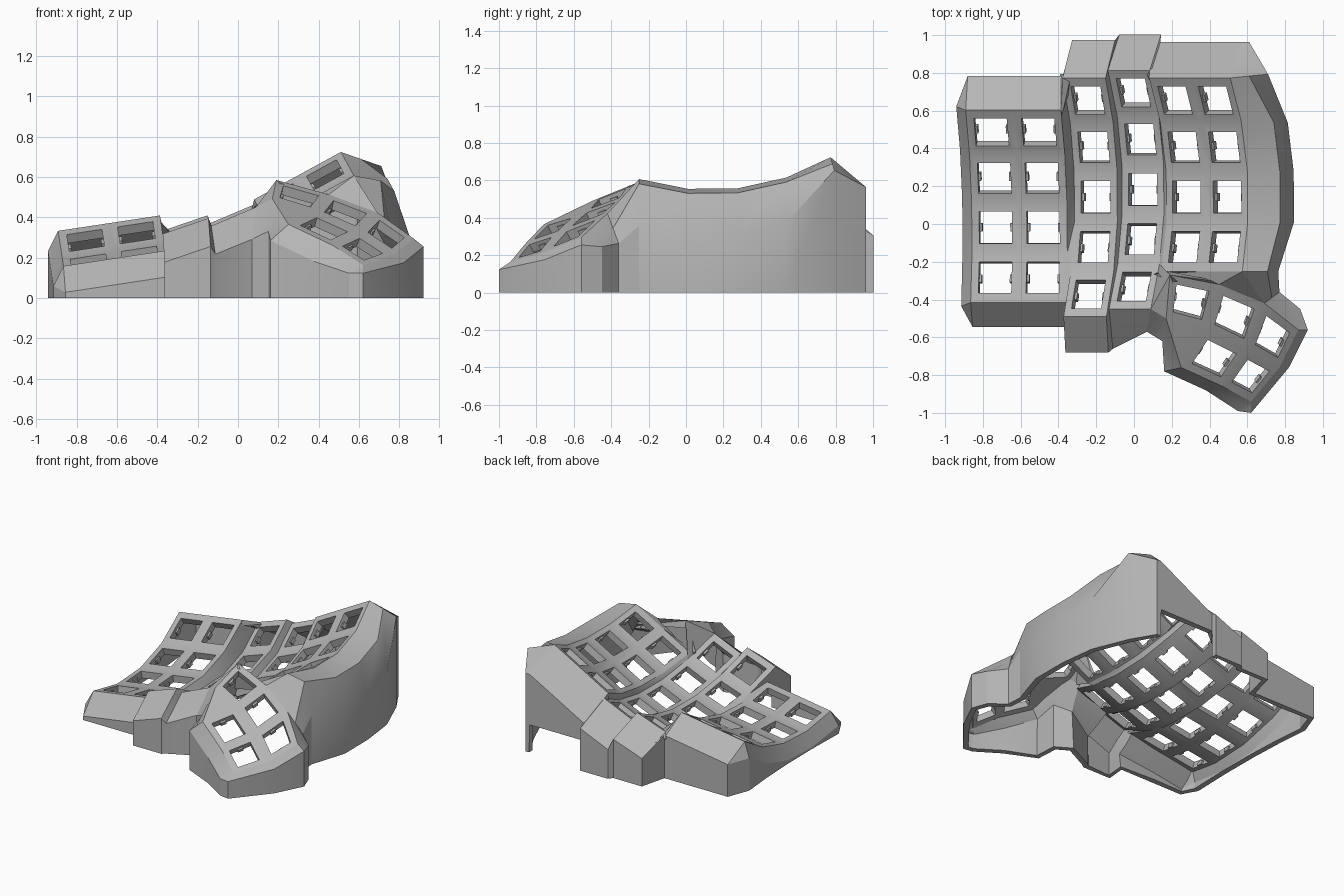
import bpy, bmesh
from math import sin, cos
from mathutils import Vector, Matrix

cube = bpy.data.objects.get("Cube")
if cube:
    bpy.data.objects.remove(cube)

grey = bpy.data.materials.new("plain_grey")
grey.use_nodes = True
COLOUR = (0.46, 0.46, 0.46, 1)
grey.diffuse_color = COLOUR
grey.node_tree.nodes["Principled BSDF"].inputs["Base Color"].default_value = COLOUR

# Curve of the finger columns and angle between neighbouring keys
RADIUS, STEP = 1.14, 0.235


def build(name, polygons, thickness=0):
    """Join polygons into one mesh, merge shared corners and thicken inward."""
    bm = bmesh.new()
    for polygon in polygons:
        corners = []
        for point in polygon:
            if all((point - other).length > 0.001 for other in corners):
                corners.append(point)
        if len(corners) > 2:
            bm.faces.new([bm.verts.new(point) for point in corners])
    bmesh.ops.remove_doubles(bm, verts=bm.verts, dist=0.001)
    mesh = bpy.data.meshes.new(name)
    bm.to_mesh(mesh)
    bm.free()
    mesh.materials.append(grey)
    obj = bpy.data.objects.new(name, mesh)
    bpy.context.collection.objects.link(obj)
    bpy.ops.object.select_all(action="DESELECT")
    obj.select_set(True)
    bpy.context.view_layer.objects.active = obj
    if thickness:
        modifier = obj.modifiers.new("thickness", "SOLIDIFY")
        modifier.thickness = thickness
        modifier.offset = -1
        bpy.ops.object.modifier_apply(modifier=modifier.name)
    bpy.ops.object.shade_smooth_by_angle(angle=0.35)


def column(x, y, z, roll, half_width, lanes, first, rows):
    """Curved block of keys: one list of points per lane edge, front to back."""
    frame = Matrix.Translation((x, y, z)) @ Matrix.Rotation(-roll, 4, "Y")
    angles = [(first - 0.5 + row) * STEP for row in range(rows + 1)]
    offsets = [half_width * (2 * lane / lanes - 1) for lane in range(lanes + 1)]
    return [[frame @ Vector((offset, RADIUS * sin(angle), RADIUS * (1 - cos(angle))))
             for angle in angles] for offset in offsets]


def quad_ring(outer, inner):
    """Four faces joining two squares."""
    return [[outer[i - 1], outer[i], inner[i], inner[i - 1]] for i in range(4)]


clips = []


def key_cell(front_left, front_right, back_right, back_left):
    """Frame of four faces around a square opening, with two small clips."""
    def at(u, v):
        return front_left.lerp(front_right, u).lerp(back_left.lerp(back_right, u), v)

    u, v = 0.155, 0.185
    down = (back_left - front_left).cross(front_right - front_left).normalized()
    for edge, tip in ((u, u + 0.05), (1 - u, 1 - u - 0.05)):
        low_u, high_u = min(edge, tip), max(edge, tip)
        top = [at(low_u, 0.42), at(high_u, 0.42), at(high_u, 0.58), at(low_u, 0.58)]
        top = [point + down * 0.02 for point in top]
        low = [point + down * 0.03 for point in top]
        clips.extend([top, low[::-1]] + quad_ring(low, top))
    return quad_ring([front_left, front_right, back_right, back_left],
                     [at(u, v), at(1 - u, v), at(1 - u, 1 - v), at(u, 1 - v)])


def web(left, right):
    """Strip between two edges running front to back."""
    return [[left[i], right[i], right[i + 1], left[i + 1]] for i in range(len(left) - 1)]


# Finger columns, from the low side to the high side
outer_pair = column(-0.605, -0.08, 0.147, 0.15, 0.255, 2, -0.77, 4)
ring = column(-0.2, 0.13, 0.183, 0.33, 0.12, 1, -1.95, 5)
middle = column(0.05, 0.17, 0.235, 0.4, 0.12, 1, -1.95, 5)
inner_pair = column(0.39, 0.13, 0.432, 0.5, 0.245, 2, -0.95, 4)
out_l, out_m, out_r = outer_pair
ring_l, ring_r = ring
mid_l, mid_r = middle
in_l, in_m, in_r = inner_pair

deck = []
for block in (outer_pair, ring, middle, inner_pair):
    for left, right in zip(block, block[1:]):
        for cell in web(left, right):
            deck += key_cell(*cell)
deck += web(out_r, ring_l[1:]) + web(ring_r, mid_l) + web(mid_r[1:], in_l)
deck.append([out_r[0], ring_l[0], ring_l[1]])


def thumb_point(x, y):
    """Point on the tilted thumb surface, which droops at its far end."""
    return Vector((x, y, 0.736 - 0.194 * x + 0.424 * y - 0.15 * max(0, x - y - 1.2)))


# Thumb cluster corners: back edge, middle edge, front edge
back_a, back_b = thumb_point(0.19, -0.27), thumb_point(0.45, -0.32)
back_c, back_d = thumb_point(0.69, -0.42), thumb_point(0.87, -0.56)
mid_a, mid_b = thumb_point(0.17, -0.5), thumb_point(0.38, -0.56)
mid_c, mid_d = thumb_point(0.6, -0.67), thumb_point(0.77, -0.76)
front_b, front_c = thumb_point(0.25, -0.76), thumb_point(0.47, -0.86)
front_d = thumb_point(0.62, -0.94)

thumb = [[front_b, mid_b, mid_a]]
for cell in ((mid_a, mid_b, back_b, back_a), (mid_b, mid_c, back_c, back_b),
             (mid_c, mid_d, back_d, back_c), (front_b, front_c, mid_c, mid_b),
             (front_c, front_d, mid_d, mid_c)):
    thumb += key_cell(*cell)

# Webs from the finger columns to the thumb cluster
bridge = [[mid_r[0], mid_a, back_a], [mid_r[0], back_a, mid_r[1]],
          [mid_r[1], back_a, in_l[0]], [back_a, back_b, in_l[0]],
          [in_l[0], back_b, in_m[0]], [back_b, back_c, in_r[0]],
          [back_b, in_r[0], in_m[0]]]

posts = []


def skirt(points, dx, dy, drop, foot=0, bend_out=0.5, bend_down=0.5):
    """Continue the wall: each deck point bends out to a shoulder, then falls to its foot."""
    for top in points:
        shoulder = top + Vector((dx, dy, -drop))
        bend = top + Vector((dx * bend_out, dy * bend_out, -drop * bend_down))
        posts.append([Vector((shoulder.x, shoulder.y, foot)), shoulder, bend, top])


# Low side and front
skirt(out_l[:0:-1], -0.05, 0.02, 0.1)
skirt(out_l[:1], -0.05, -0.02, 0.1)
skirt([out_l[0], out_m[0], out_r[0]], 0.01, -0.13, 0.13)
skirt([ring_l[0], ring_r[0]], 0.01, -0.19, 0.14)
skirt(mid_l[:1], 0.02, -0.21, 0.14)
skirt([mid_r[0], mid_a], -0.02, -0.12, 0.16)
# Thumb side
skirt([front_b, front_c], -0.09, -0.02, 0.08)
skirt([front_d], -0.07, -0.05, 0.04)
skirt([front_d], 0, -0.06, 0.04)
skirt([mid_d, back_d], 0.05, 0, 0.04)
skirt([back_d], 0.01, 0.11, 0.05)
skirt([back_c], 0.08, 0.06, 0.16)
# High side: a nearly level shelf, then a steep fall
skirt(in_r[:1], 0.19, 0, 0.25, 0, 0.7, 0.1)
skirt(in_r[1:-1], 0.245, 0, 0.24, 0, 0.7, 0.1)
skirt(in_r[-1:], 0.2, 0.02, 0.07)
# Back, with a raised opening behind the inner columns
skirt(in_r[-1:], 0.1, 0.19, 0.16)
skirt(in_r[-1:], 0.07, 0.19, 0.16)
skirt([in_r[-1], in_m[-1], in_l[-1]], 0.065, 0.19, 0.16, 0.2)
skirt(in_l[-1:], 0.06, 0.19, 0.16)
skirt([mid_r[-1], mid_l[-1]], 0.06, 0.19, 0.16)
skirt([ring_r[-1], ring_l[-1]], 0.05, 0.2, 0.13)
skirt([out_r[-1], out_m[-1], out_l[-1]], 0.01, 0.18, 0.1)

wall = []
for post, following in zip(posts, posts[1:] + posts[:1]):
    wall += web(post, following)

build("finger_deck", deck, 0.05)
build("thumb_deck", thumb, 0.05)
build("thumb_bridge", bridge, 0.04)
build("side_wall", wall, 0.04)
build("switch_clips", clips)
